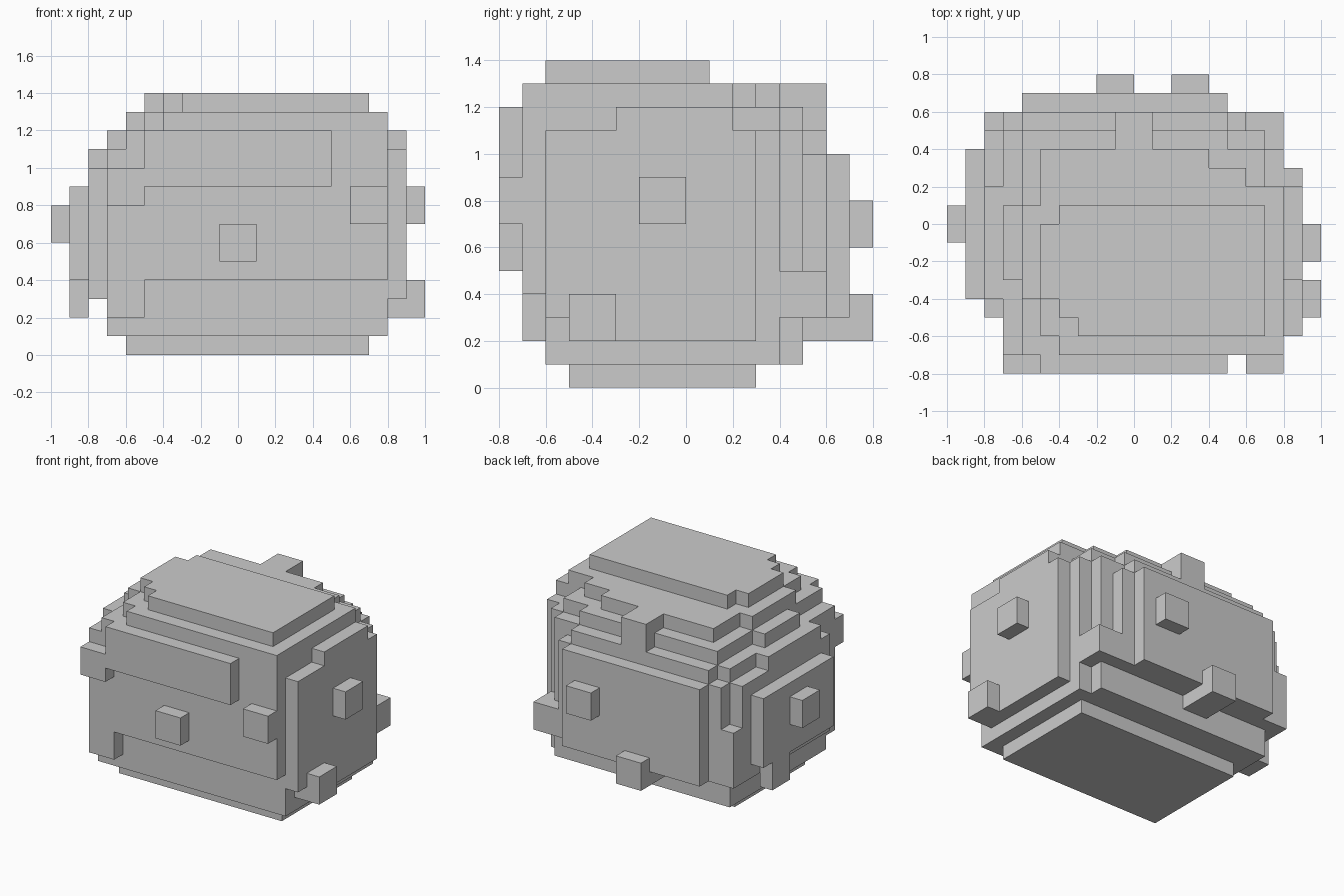
import bpy, bmesh
from mathutils import Vector

if "Cube" in bpy.data.objects:
    bpy.data.objects.remove(bpy.data.objects["Cube"])

S = 0.1  # block size; every box below is given in block units


def cells(*boxes):
    """Set of unit blocks filled by boxes (x0, x1, y0, y1, z0, z1)."""
    return {(x, y, z) for a, b, c, d, e, f in boxes
            for x in range(a, b) for y in range(c, d) for z in range(e, f)}


# Base: narrow sole and stepped underside
solid = cells((-6, 7, -5, 3, 0, 1),
              (-7, 8, -6, 4, 1, 3), (-7, 7, 4, 5, 1, 3))

# Main body with stepped back corners
solid |= cells((-7, 8, -6, 4, 3, 10), (-8, -7, -5, 6, 3, 7), (-8, -7, -5, 5, 7, 10),
               (-7, 8, 4, 6, 3, 5), (-7, 7, 4, 5, 5, 10), (-7, 6, 5, 6, 5, 10))

# Thin plates on the front, back, left and right
solid |= cells((-7, 8, -7, -6, 4, 10), (-7, -5, -7, -6, 2, 4),
               (-6, 5, 6, 7, 3, 10),
               (-9, -8, -4, 4, 4, 9),
               (8, 9, -6, 3, 3, 11), (8, 9, -5, 3, 2, 3), (8, 9, -3, 2, 11, 12))

# Stepped crown, layer by layer
solid |= cells((-8, -7, -4, 2, 10, 11), (-7, 8, -7, 4, 10, 11),
               (-7, 7, 4, 5, 10, 11), (-6, 5, 5, 6, 10, 11))
solid |= cells((-7, -6, -3, 1, 11, 12), (-6, 8, -7, 2, 11, 12),
               (-6, 7, 2, 4, 11, 12), (-6, 5, 4, 5, 11, 12))
solid |= cells((-4, 8, -7, -6, 12, 13), (-5, 8, -6, -4, 12, 13), (-6, 8, -4, 1, 12, 13),
               (-5, 8, 1, 2, 12, 13), (-5, 6, 2, 3, 12, 13), (-5, 4, 3, 4, 12, 13))
solid |= cells((-3, 7, -6, -5, 13, 14), (-4, 7, -5, -4, 13, 14),
               (-5, 7, -4, 0, 13, 14), (-4, 7, 0, 1, 13, 14))

# Front brow strip, back ridge and small knobs
solid |= cells((-5, 5, -8, -7, 9, 12), (-7, -5, -8, -7, 8, 10), (-1, 1, 4, 6, 11, 13))
solid |= cells((-1, 1, -8, -7, 5, 7), (6, 8, -8, -7, 7, 9),
               (9, 10, -2, 0, 7, 9), (9, 10, -5, -3, 2, 4),
               (-10, -9, -1, 1, 6, 8), (-9, -8, 1, 3, 2, 4),
               (2, 4, 7, 8, 6, 8), (-2, 0, 5, 8, 2, 4))

# Skin: one quad for every exposed block side
bm = bmesh.new()
corner = {}


def vert(p):
    if p not in corner:
        corner[p] = bm.verts.new(Vector(p) * S)
    return corner[p]


for c in sorted(solid):
    for axis in range(3):
        for side in (0, 1):
            n = list(c)
            n[axis] += 1 if side else -1
            if tuple(n) in solid:
                continue
            u, w = (axis + 1) % 3, (axis + 2) % 3
            quad = []
            for du, dw in ((0, 0), (1, 0), (1, 1), (0, 1)):
                p = list(c)
                p[axis] += side
                p[u] += du
                p[w] += dw
                quad.append(vert(tuple(p)))
            bm.faces.new(quad if side else quad[::-1])

# Merge flat areas into large faces
bmesh.ops.dissolve_limit(bm, angle_limit=0.01, verts=bm.verts[:], edges=bm.edges[:])
mesh = bpy.data.meshes.new("block_boulder")
bm.to_mesh(mesh)
bm.free()
bpy.context.collection.objects.link(bpy.data.objects.new("block_boulder", mesh))
